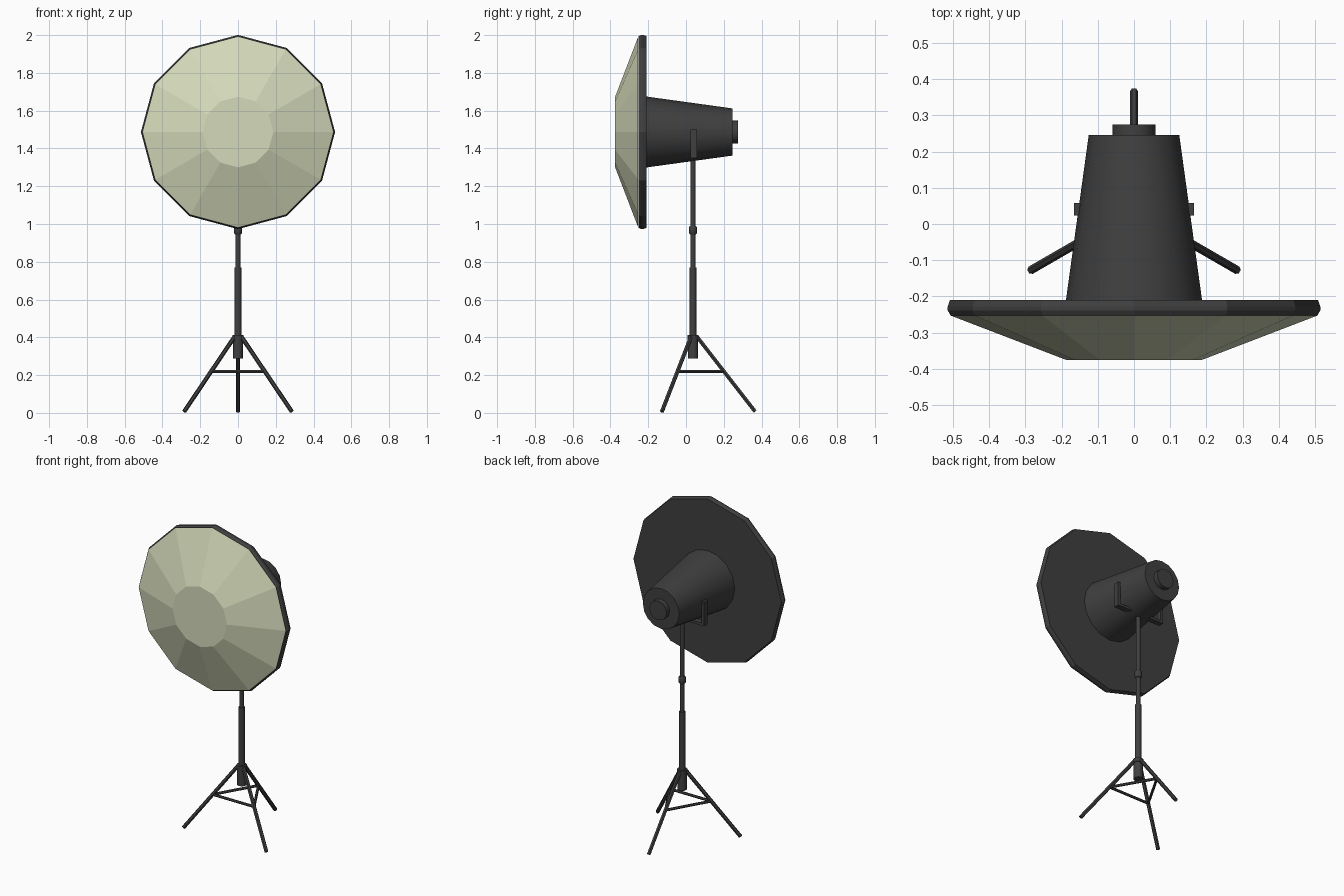
import bpy, bmesh, math
from mathutils import Vector, Matrix

default = bpy.data.objects.get("Cube")
if default:
    bpy.data.objects.remove(default, do_unlink=True)

HEAD_Z = 1.487   # height of the lamp axis
POLE_Y = 0.037   # depth of the stand axis


def material(name, color):
    m = bpy.data.materials.new(name)
    m.use_nodes = True
    m.diffuse_color = color
    m.node_tree.nodes["Principled BSDF"].inputs["Base Color"].default_value = color
    return m


DARK = material("dark grey metal", (0.05, 0.05, 0.05, 1))
CREAM = material("pale cream diffuser", (0.66, 0.70, 0.49, 1))


def finish(name, bm, mat, smooth=True):
    bmesh.ops.recalc_face_normals(bm, faces=bm.faces[:])
    mesh = bpy.data.meshes.new(name)
    bm.to_mesh(mesh)
    bm.free()
    mesh.materials.append(mat)
    obj = bpy.data.objects.new(name, mesh)
    bpy.context.collection.objects.link(obj)
    if smooth:
        bpy.ops.object.select_all(action='DESELECT')
        obj.select_set(True)
        bpy.context.view_layer.objects.active = obj
        bpy.ops.object.shade_smooth_by_angle(angle=math.radians(35))
    return obj


def lathe(name, profile, sides, mat, smooth=True, along_y=False):
    """Spin (radius, position) pairs around the lamp axis or the pole axis."""
    bm = bmesh.new()
    rings = []
    for r, h in profile:
        ring = []
        for i in range(sides):
            a = 2 * math.pi * i / sides
            u, v = r * math.cos(a), r * math.sin(a)
            ring.append(bm.verts.new((u, h, HEAD_Z + v) if along_y else (u, POLE_Y + v, h)))
        rings.append(ring)
    for low, high in zip(rings, rings[1:]):
        for i in range(sides):
            j = (i + 1) % sides
            bm.faces.new((low[i], low[j], high[j], high[i]))
    bm.faces.new(rings[0])
    bm.faces.new(rings[-1])
    return finish(name, bm, mat, smooth)


def rod(name, start, end, radius, sides=6):
    start, end = Vector(start), Vector(end)
    axis = end - start
    place = (Matrix.Translation((start + end) / 2)
             @ axis.to_track_quat('Z', 'Y').to_matrix().to_4x4()
             @ Matrix.Rotation(math.pi / 2, 4, 'Z'))
    bm = bmesh.new()
    bmesh.ops.create_cone(bm, cap_ends=True, segments=sides, radius1=radius,
                          radius2=radius, depth=axis.length, matrix=place)
    return finish(name, bm, DARK, False)


def box(name, center, size):
    bm = bmesh.new()
    bmesh.ops.create_cube(bm, size=1, matrix=Matrix.Translation(center)
                          @ Matrix.Diagonal((*size, 1)))
    return finish(name, bm, DARK, False)


# Lamp head: faceted diffuser, rim with bevelled edge, tapered housing, rear knob
lathe("diffuser", [(0.187, -0.375), (0.505, -0.253)], 12, CREAM, False, True)
lathe("reflector_rim", [(0.506, -0.252), (0.514, -0.238), (0.514, -0.228), (0.508, -0.21)],
      12, DARK, False, True)
lathe("lamp_housing", [(0.188, -0.212), (0.125, 0.245)], 16, DARK, True, True)
lathe("rear_knob", [(0.06, 0.24), (0.06, 0.275)], 12, DARK, True, True)

# U-shaped yoke holding the housing
for side, label in ((1, "left"), (-1, "right")):
    box("yoke_arm_" + label, (side * 0.156, 0.041, 1.425), (0.018, 0.034, 0.15))
box("yoke_base", (0, 0.041, 1.358), (0.33, 0.034, 0.016))

# Telescopic pole
lathe("upper_pole", [(0.0135, 0.75), (0.0135, 1.36)], 12, DARK)
lathe("pole_collar", [(0.016, 0.945), (0.021, 0.952), (0.021, 0.982), (0.016, 0.99)], 12, DARK)
lathe("lower_pole", [(0.018, 0.36), (0.018, 0.77)], 12, DARK)
lathe("pole_sleeve", [(0.027, 0.288), (0.027, 0.40)], 12, DARK)
lathe("leg_hub", [(0.03, 0.388), (0.03, 0.412)], 12, DARK)

# Tripod legs, with braces joining neighbouring legs
angles = [math.radians(90 + 120 * i) for i in range(3)]


def around(angle, radius, z):
    return (radius * math.cos(angle), POLE_Y + radius * math.sin(angle), z)


for i, a in enumerate(angles):
    b = angles[(i + 1) % 3]
    rod(f"tripod_leg_{i + 1}", around(a, 0.022, 0.402), around(a, 0.329, 0.007), 0.0115)
    rod(f"leg_brace_{i + 1}", around(a, 0.164, 0.219), around(b, 0.164, 0.219), 0.008)
